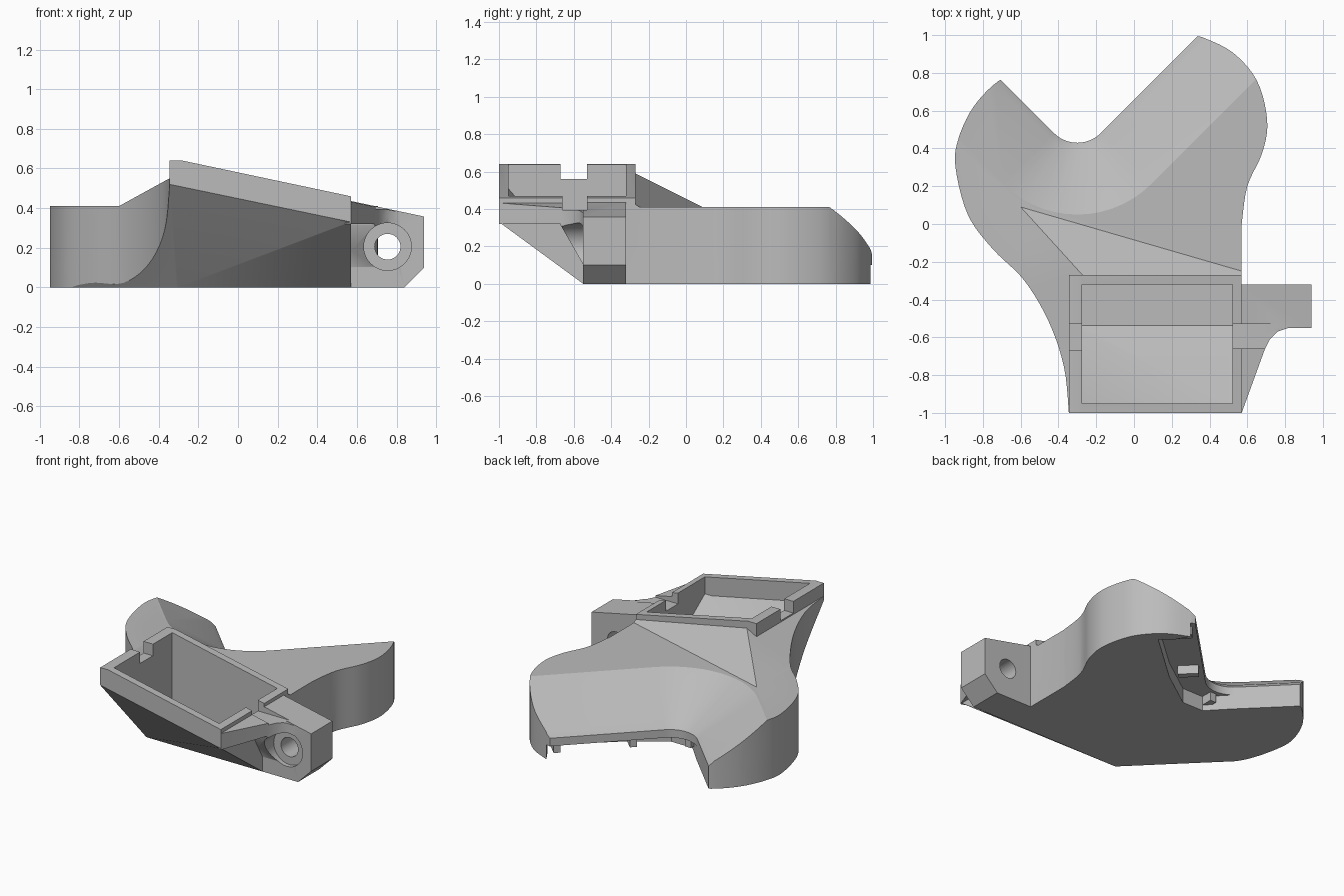
import bpy, bmesh, math
from mathutils import Vector

if "Cube" in bpy.data.objects:
    bpy.data.objects.remove(bpy.data.objects["Cube"])

grey = bpy.data.materials.new("plain_grey")
grey.use_nodes = True
grey.diffuse_color = (0.5, 0.5, 0.5, 1)
grey.node_tree.nodes["Principled BSDF"].inputs["Base Color"].default_value = (0.5, 0.5, 0.5, 1)


# --- helpers ---
def loft(name, rings):
    """Closed solid through rings of equal point count."""
    bm = bmesh.new()
    vs = [[bm.verts.new(p) for p in r] for r in rings]
    n = len(rings[0])
    for a, b in zip(vs, vs[1:]):
        for i in range(n):
            bm.faces.new((a[i], a[(i + 1) % n], b[(i + 1) % n], b[i]))
    bm.faces.new(vs[0])
    bm.faces.new(vs[-1])
    bmesh.ops.recalc_face_normals(bm, faces=bm.faces)
    me = bpy.data.meshes.new(name)
    bm.to_mesh(me)
    bm.free()
    me.materials.append(grey)
    ob = bpy.data.objects.new(name, me)
    bpy.context.collection.objects.link(ob)
    return ob


def prism(name, pts, lo, hi, axis="z"):
    if axis == "z":
        return loft(name, [[(x, y, h) for x, y in pts] for h in (lo, hi)])
    return loft(name, [[(x, h, z) for x, z in pts] for h in (lo, hi)])


def box(name, x0, x1, y0, y1, z0, z1):
    return prism(name, [(x0, y0), (x1, y0), (x1, y1), (x0, y1)], z0, z1)


def boolean(ob, other, op="DIFFERENCE"):
    m = ob.modifiers.new("b", "BOOLEAN")
    m.object, m.operation, m.solver = other, op, "EXACT"
    bpy.context.view_layer.objects.active = ob
    bpy.ops.object.modifier_apply(modifier="b")
    bpy.data.objects.remove(other)


def trim(ob, a, b, c, above=True):
    """Remove everything above (or below) the plane z = ax + by + c."""
    no = Vector((-a, -b, 1)).normalized() * (1 if above else -1)
    cutter = box("cutter", -4, 4, -4, 4, 0, 8)
    q = no.to_track_quat("Z", "Y")
    cutter.data.transform(q.to_matrix().to_4x4())
    for v in cutter.data.vertices:
        v.co += Vector((0, 0, c))
    boolean(ob, cutter)


def spline(pts, n=5):
    """Catmull-Rom curve through the points."""
    P = [Vector(p) for p in [pts[0]] + pts + [pts[-1]]]
    out = []
    for i in range(1, len(P) - 2):
        a, b, c, d = P[i - 1:i + 3]
        for k in range(n):
            t = k / n
            out.append(tuple(0.5 * (2 * b + (c - a) * t + (2 * a - 5 * b + 4 * c - d) * t * t
                                    + (3 * b - a - 3 * c + d) * t ** 3)))
    return out + [pts[-1]]


def inset(pts, d):
    """Offset a counter-clockwise outline inwards."""
    out = []
    for i, p in enumerate(pts):
        p = Vector(p)
        e1 = (p - Vector(pts[i - 1])).normalized()
        e2 = (Vector(pts[(i + 1) % len(pts)]) - p).normalized()
        n1, n2 = Vector((-e1.y, e1.x)), Vector((-e2.y, e2.x))
        out.append(tuple(p + (n1 + n2) * d / (1 + n1.dot(n2))))
    return out


def wedge(name, profile):
    """Rounded right-angle V, one ring for each (radius, height)."""
    rings = []
    for r, z in profile:
        arc = [(-0.3 + r * math.cos(t), 0.605 + r * math.sin(t))
               for t in [math.radians(-45 - 90 * i / 14) for i in range(15)]]
        ring = [(arc[0][0] + 1.5, arc[0][1] + 1.5)] + arc + [(arc[-1][0] - 1.5, arc[-1][1] + 1.5)]
        rings.append([(x, y, z) for x, y in ring])
    return loft(name, rings)


def cylinder_y(name, x, z, r, y0, y1, n=32):
    pts = [(x + r * math.cos(2 * math.pi * i / n), z + r * math.sin(2 * math.pi * i / n)) for i in range(n)]
    return prism(name, pts, y0, y1, "y")


# --- plan outline, with the V still filled ---
right_side = spline([(.57, 0), (.6, .2), (.68, .38), (.705, .55), (.65, .76), (.52, .91), (.36, .99)])
left_side = spline([(-.6, .80), (-.72, .755), (-.85, .62), (-.93, .45), (-.945, .3), (-.88, .05),
                    (-.75, -.13), (-.58, -.3), (-.45, -.52), (-.37, -.76), (-.345, -1)])
outline = [(.57, -1)] + right_side + [(.1, 1.04), (-.35, .95)] + left_side
undercuts = [(0, -.733, -.403), (-.208, -1.135, -.687), (-1.07, -1.07, -.92)]

# --- outer body, sloping neck and bay frame ---
body = prism("housing", outline, 0, .41)
neck = prism("neck", outline, .1, .75)
for plane in ((.55, 0, .74), (-.197, -.679, .353), (-.212, 0, .57)):
    trim(neck, *plane)
frame = box("frame", -.345, .57, -1, -.27, .2, .64)
trim(frame, -.212, 0, .58)
boolean(body, neck, "UNION")
boolean(body, frame, "UNION")
for a, b, c in undercuts:
    trim(body, a, b, c, above=False)

# --- side lug with its gusset ---
lug = prism("lug", [(.54, 0), (.84, 0), (.94, .1), (.94, .357), (.54, .442)], -.55, -.32, "y")
gusset = prism("gusset", [(.54, -.99), (.57, -1), (.69, -.67), (.72, -.61), (.76, -.57), (.82, -.549),
                          (.82, -.4), (.54, -.4)], .32, .6)
trim(gusset, -.212, 0, .553)
fillet = prism("fillet", [(.54, -.67), (.69, -.67), (.72, -.61), (.76, -.57), (.82, -.549),
                          (.82, -.4), (.54, -.4)], .02, .36)
trim(fillet, 0, -1.75, -.86, above=False)
for part in (lug, gusset, fillet):
    boolean(body, part, "UNION")
boolean(body, cylinder_y("hole", .755, .205, .065, -1, 0))
boolean(body, cylinder_y("counterbore", .755, .205, .12, -.8, -.52))

# --- V mouth with sloping bevel and lip ---
boolean(body, wedge("v_cut", [(.175, -.2), (.175, .155), (.21, .19), (.555, .41), (.6, .9)]))

# --- hollow inside, open to the V and the bay ---
inner = inset(outline, .05)
cavity = prism("cavity", inner, .05, .36)
boolean(cavity, wedge("roof", [(.05, .04), (.575, .37), (.62, .8)]))
bay = box("bay", -.275, .522, -.95, -.32, .05, .9)
for ob in (cavity, bay):
    for a, b, c in undercuts:
        trim(ob, a, b, c + .06, above=False)
boolean(body, cavity)
boolean(body, bay)

# --- floor set back under the mouth ---
boolean(body, prism("floor_cut", [(-.44, .5), (-.28, .33), (-.12, .33), (.15, .52), (.5, .83), (.42, .9),
                                  (.3, 1.1), (-.3, .75)], -.1, .1))

# --- notches in the bay walls ---
boolean(body, box("left_notch", -.4, -.25, -.67, -.53, .56, .9))
boolean(body, box("right_notch", .45, .8, -.66, -.53, .395, .9))

body.data.validate()
bpy.ops.object.select_all(action="DESELECT")
body.select_set(True)
bpy.context.view_layer.objects.active = body
bpy.ops.object.shade_smooth_by_angle(angle=math.radians(30))

# --- short ribs hanging below the lip ---
for i, (x, y, ang) in enumerate([(.31, .95, -45), (-.03, .61, -45), (-.3, .42, -90)]):
    d = Vector((math.cos(math.radians(ang)), math.sin(math.radians(ang))))
    s = Vector((-d.y, d.x)) * .022
    a = Vector((x, y)) + d * .012
    b = a + d * .13
    loft(f"lip_rib_{i + 1}", [[(p.x, p.y, z) for p in (a - s, b - s, b + s, a + s)] for z in (.04, .135)])
